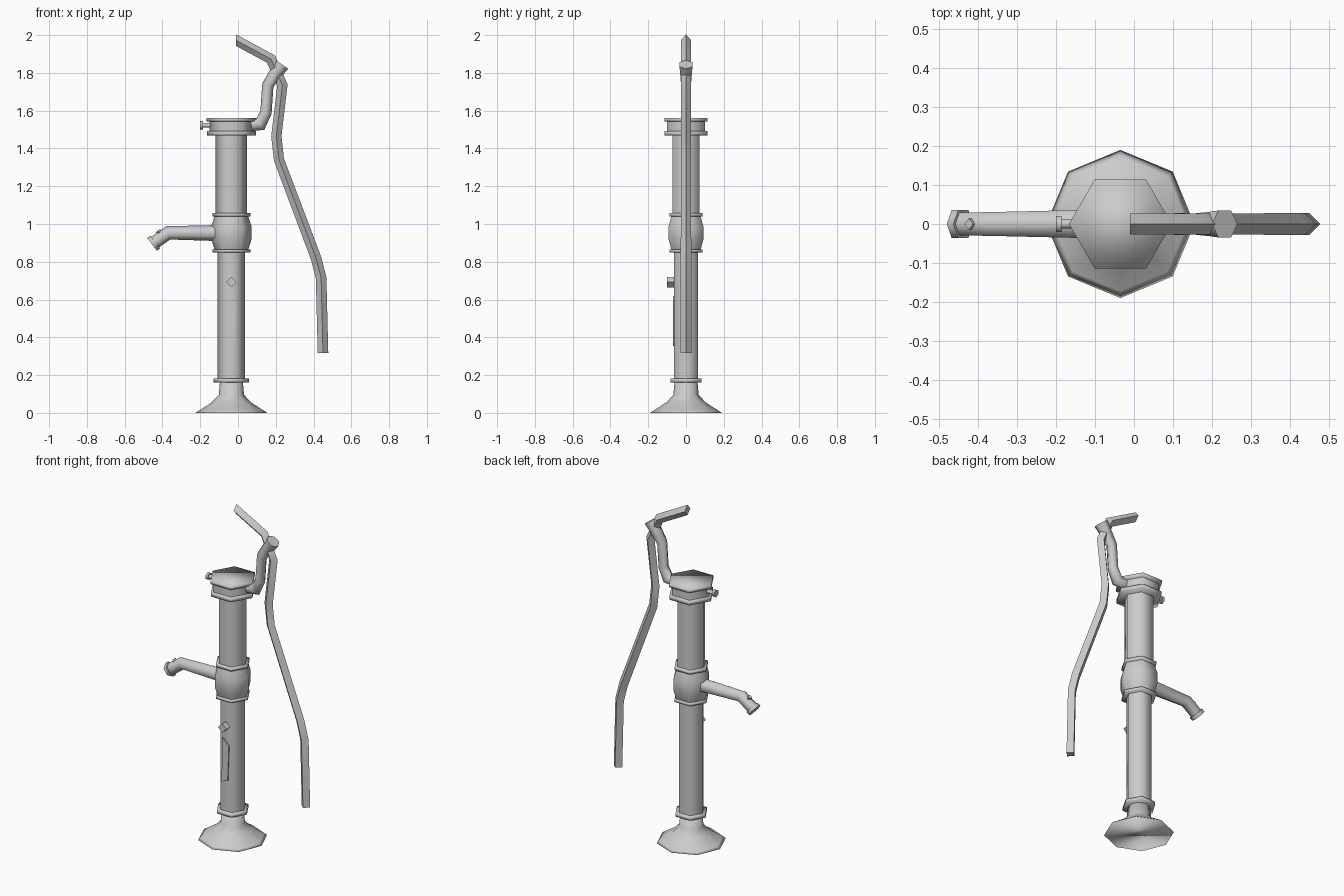
import bpy, math
from mathutils import Vector

cube = bpy.data.objects.get("Cube")
if cube:
    bpy.data.objects.remove(cube, do_unlink=True)

metal = bpy.data.materials.new("light grey metal")
metal.use_nodes = True
GREY = (0.6, 0.6, 0.6, 1)
metal.diffuse_color = GREY
metal.node_tree.nodes["Principled BSDF"].inputs["Base Color"].default_value = GREY

CX = -0.035  # axis of the column


def make(name, rings, smooth=180):
    """Skin a row of equal rings and close both ends."""
    n = len(rings[0])
    verts = [v for ring in rings for v in ring]
    faces = [(i * n + j, i * n + (j + 1) % n, (i + 1) * n + (j + 1) % n, (i + 1) * n + j)
             for i in range(len(rings) - 1) for j in range(n)]
    faces += [tuple(reversed(range(n))), tuple(range(len(verts) - n, len(verts)))]
    mesh = bpy.data.meshes.new(name)
    mesh.from_pydata(verts, [], faces)
    mesh.materials.append(metal)
    obj = bpy.data.objects.new(name, mesh)
    bpy.context.collection.objects.link(obj)
    bpy.ops.object.select_all(action='DESELECT')
    obj.select_set(True)
    bpy.context.view_layer.objects.active = obj
    bpy.ops.object.mode_set(mode='EDIT')
    bpy.ops.mesh.select_all(action='SELECT')
    bpy.ops.mesh.normals_make_consistent(inside=False)
    bpy.ops.object.mode_set(mode='OBJECT')
    if smooth == 180:
        bpy.ops.object.shade_smooth()
    elif smooth:
        bpy.ops.object.shade_smooth_by_angle(angle=math.radians(smooth))
    return obj


def lathe(name, profile, sides=6, smooth=180):
    """Turn (radius, height) points around the column axis."""
    rings = []
    for r, z in profile:
        rings.append([(CX + r * math.cos(a), r * math.sin(a), z)
                      for a in (math.tau * k / sides for k in range(sides))])
    return make(name, rings, smooth)


def tube(name, path, sides=6, start=None, end=None, smooth=65):
    """Sweep a polygon along (x, z, radius) points with mitred joints."""
    pts = [Vector((x, 0, z)) for x, z, r in path]
    segs = [(b - a).normalized() for a, b in zip(pts, pts[1:])]
    rings = []
    for i, p in enumerate(pts):
        d = segs[min(i, len(segs) - 1)]
        cut = (segs[max(i - 1, 0)] + d).normalized()
        if i == 0 and start:
            cut = Vector(start)
        if i == len(pts) - 1 and end:
            cut = Vector(end)
        side = Vector((-d.z, 0, d.x))
        ring = []
        for k in range(sides):
            a = math.tau * k / sides
            q = p + path[i][2] * (math.cos(a) * side + math.sin(a) * Vector((0, 1, 0)))
            ring.append(q - d * ((q - p).dot(cut) / d.dot(cut)))
        rings.append(ring)
    return make(name, rings, smooth)


# Flared octagonal foot and neck
lathe("base", [(0.19, 0), (0.172, 0.012), (0.105, 0.055), (0.067, 0.095), (0.06, 0.175)], 8)

# Hexagonal column
lathe("lower_column", [(0.073, 0.17), (0.073, 0.86)], smooth=65)
lathe("middle_joint", [(0.088, 0.86), (0.107, 0.92), (0.107, 0.985), (0.088, 1.045)], smooth=65)
lathe("upper_column", [(0.083, 1.045), (0.083, 1.48)], smooth=65)
lathe("head", [(0.115, 1.48), (0.115, 1.55)], smooth=65)

# Raised rings and the cap
for name, r, z, h in [("foot_ring", 0.094, 0.162, 0.02), ("joint_lower_ring", 0.1, 0.85, 0.016),
                      ("joint_upper_ring", 0.1, 1.04, 0.018), ("head_ring", 0.13, 1.468, 0.024),
                      ("cap", 0.132, 1.543, 0.019)]:
    lathe(name, [(r, z), (r, z + h)])

# Long bent lever
tube("lever", [(-0.01, 1.973, 0.027), (0.175, 1.873, 0.027), (0.235, 1.735, 0.027),
               (0.203, 1.465, 0.027), (0.217, 1.34, 0.027), (0.413, 0.82, 0.028),
               (0.44, 0.715, 0.028), (0.45, 0.317, 0.028)], 4, (1, 0, 0), (0, 0, -1), smooth=50)

# Arm that carries the lever
tube("lever_arm", [(0.07, 1.522, 0.03), (0.118, 1.528, 0.032), (0.148, 1.59, 0.03),
                   (0.158, 1.735, 0.03), (0.208, 1.81, 0.036), (0.233, 1.845, 0.04)])

# Spout with its mouth ring and hook
tube("spout", [(-0.08, 0.952, 0.043), (-0.37, 0.953, 0.035), (-0.447, 0.898, 0.034)])
tube("spout_mouth", [(-0.438, 0.905, 0.042), (-0.455, 0.892, 0.042)])
tube("spout_hook", [(-0.4, 0.93, 0.014), (-0.424, 0.965, 0.014)], 4)

# Screw in the head
tube("screw_shaft", [(-0.145, 1.523, 0.013), (-0.192, 1.523, 0.013)])
tube("screw_head", [(-0.186, 1.523, 0.023), (-0.2, 1.523, 0.023)])


def front_prism(name, outline, y0, y1):
    return make(name, [[(x, y, z) for x, z in outline] for y in (y0, y1)], 0)


# Diamond bolt and thin plate on the front of the column
front_prism("front_bolt", [(CX, 0.665), (CX + 0.027, 0.692), (CX, 0.719), (CX - 0.027, 0.692)],
            -0.06, -0.1)
front_prism("front_plate", [(-0.06, 0.355), (-0.02, 0.37), (-0.012, 0.58), (-0.055, 0.62)],
            -0.062, -0.07)
